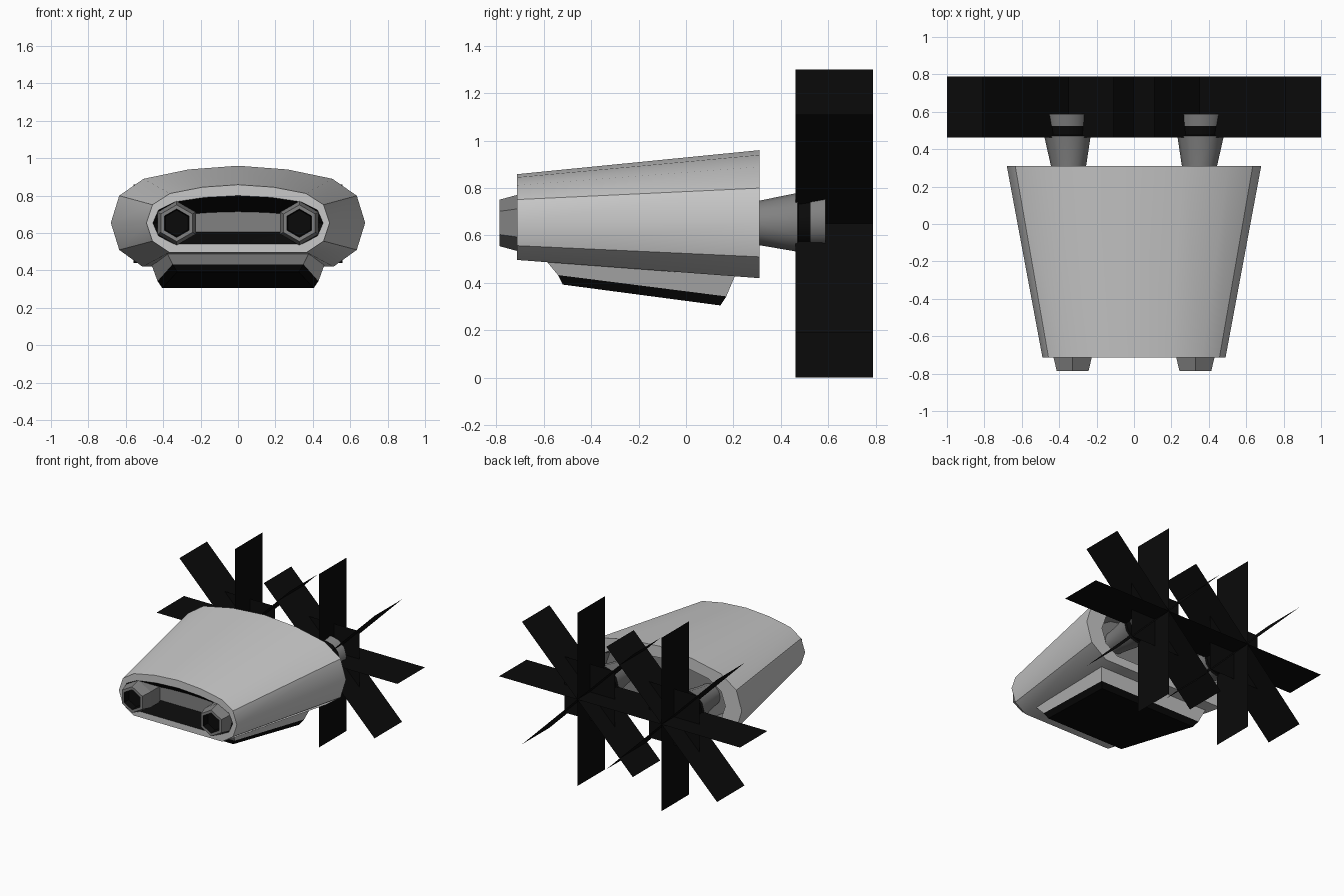
import bpy, bmesh, math

if "Cube" in bpy.data.objects:
    bpy.data.objects.remove(bpy.data.objects["Cube"])

def material(name, v):
    m = bpy.data.materials.new(name)
    m.diffuse_color = (v, v, v, 1)
    m.use_nodes = True
    m.node_tree.nodes["Principled BSDF"].inputs["Base Color"].default_value = m.diffuse_color
    return m

LIGHT = material("light grey", 0.58)
GREY = material("engine grey", 0.22)
BLACK = material("black", 0.003)
MATS = [LIGHT, GREY, BLACK]
L, G, K = 0, 1, 2

def finish(name, bm, smooth=None):
    me = bpy.data.meshes.new(name)
    bm.to_mesh(me)
    bm.free()
    for m in MATS:
        me.materials.append(m)
    ob = bpy.data.objects.new(name, me)
    bpy.context.collection.objects.link(ob)
    if smooth:
        bpy.ops.object.select_all(action='DESELECT')
        ob.select_set(True)
        bpy.context.view_layer.objects.active = ob
        bpy.ops.object.shade_smooth_by_angle(angle=math.radians(smooth))
    return ob

def loft(name, rings, mats, caps, smooth=None):
    """Skin consecutive rings; mats per band, caps for both ends."""
    bm = bmesh.new()
    vs = [[bm.verts.new(p) for p in r] for r in rings]
    n = len(vs[0])
    for a, b, m in zip(vs, vs[1:], mats):
        for i in range(n):
            j = (i + 1) % n
            bm.faces.new((a[i], a[j], b[j], b[i])).material_index = m
    for r, m in ((vs[0], caps[0]), (vs[-1], caps[1])):
        bm.faces.new(r).material_index = m
    bmesh.ops.recalc_face_normals(bm, faces=bm.faces[:])
    return finish(name, bm, smooth)

# Hull: tapered shell with recessed openings at both ends
CZ = 0.653
half = [(0.265, 0.287), (0.505, 0.237), (0.635, 0.147), (0.68, 0.002),
        (0.635, -0.143), (0.51, -0.233)]
outline = [(0, 0.307)] + half + [(-x, z) for x, z in reversed(half)]

def section(y, sx, sz):
    return [(x * sx, y, CZ + z * sz) for x, z in outline]

loft("hull",
     [section(0.21, 0.76, 0.66), section(0.31, 0.80, 0.72), section(0.31, 1, 1),
      section(-0.713, 0.72, 0.67), section(-0.713, 0.67, 0.48),
      section(-0.60, 0.55, 0.20)],
     [G, L, L, L, K], (G, G), smooth=35)

# Belly pod: grey skirt with a black lower tray
def plate(yf, zf, wf, yr, zr, wr):
    return [(-wf, yf, zf), (wf, yf, zf), (wr, yr, zr), (-wr, yr, zr)]

loft("belly_pod",
     [plate(-0.60, 0.505, 0.385, 0.215, 0.45, 0.47),
      plate(-0.54, 0.433, 0.35, 0.17, 0.343, 0.43),
      plate(-0.52, 0.393, 0.325, 0.145, 0.305, 0.405)],
     [L, K], (L, K))

# Engines
def circle(x, y, z, r, n):
    return [(x + r * math.sin(2 * math.pi * i / n), y,
             z + r * math.cos(2 * math.pi * i / n)) for i in range(n)]

for side, s in (("left", -1), ("right", 1)):
    # hexagonal intake with a dark bore
    prof = [(-0.58, 0.118), (-0.713, 0.118), (-0.787, 0.098),
            (-0.787, 0.076), (-0.74, 0.07)]
    loft(side + "_intake", [circle(s * 0.328, y, CZ, r, 6) for y, r in prof],
         [G, G, G, K], (G, K))

    # rear nozzle, leaning slightly outward, with a black neck
    prof = [(0.20, 0.08), (0.31, 0.094), (0.47, 0.124), (0.475, 0.11),
            (0.525, 0.112), (0.525, 0.116), (0.588, 0.121),
            (0.588, 0.10), (0.54, 0.08)]
    rings = [circle(s * (0.35 + 0.10 * max(0, y - 0.41)), y,
                    CZ + 0.13 * max(0, y - 0.45), r, 12) for y, r in prof]
    loft(side + "_nozzle", rings, [G, G, K, K, K, G, G, K], (G, K), smooth=35)

    # exhaust star: four crossing thin sheets, plus one square facing back
    bm = bmesh.new()
    cx, cz, R = s * 0.35, 0.65, 0.65
    for k in range(4):
        a = k * math.pi / 4
        dx, dz = R * math.cos(a), R * math.sin(a)
        bm.faces.new([bm.verts.new(p) for p in (
            (cx - dx, 0.462, cz - dz), (cx + dx, 0.462, cz + dz),
            (cx + dx, 0.788, cz + dz), (cx - dx, 0.788, cz - dz))])
    h = 0.21
    bm.faces.new([bm.verts.new((cx + i * h, 0.64, cz + j * h))
                  for i, j in ((-1, -1), (-1, 1), (1, 1), (1, -1))])
    for f in bm.faces:
        f.material_index = K
    finish(side + "_exhaust", bm)
